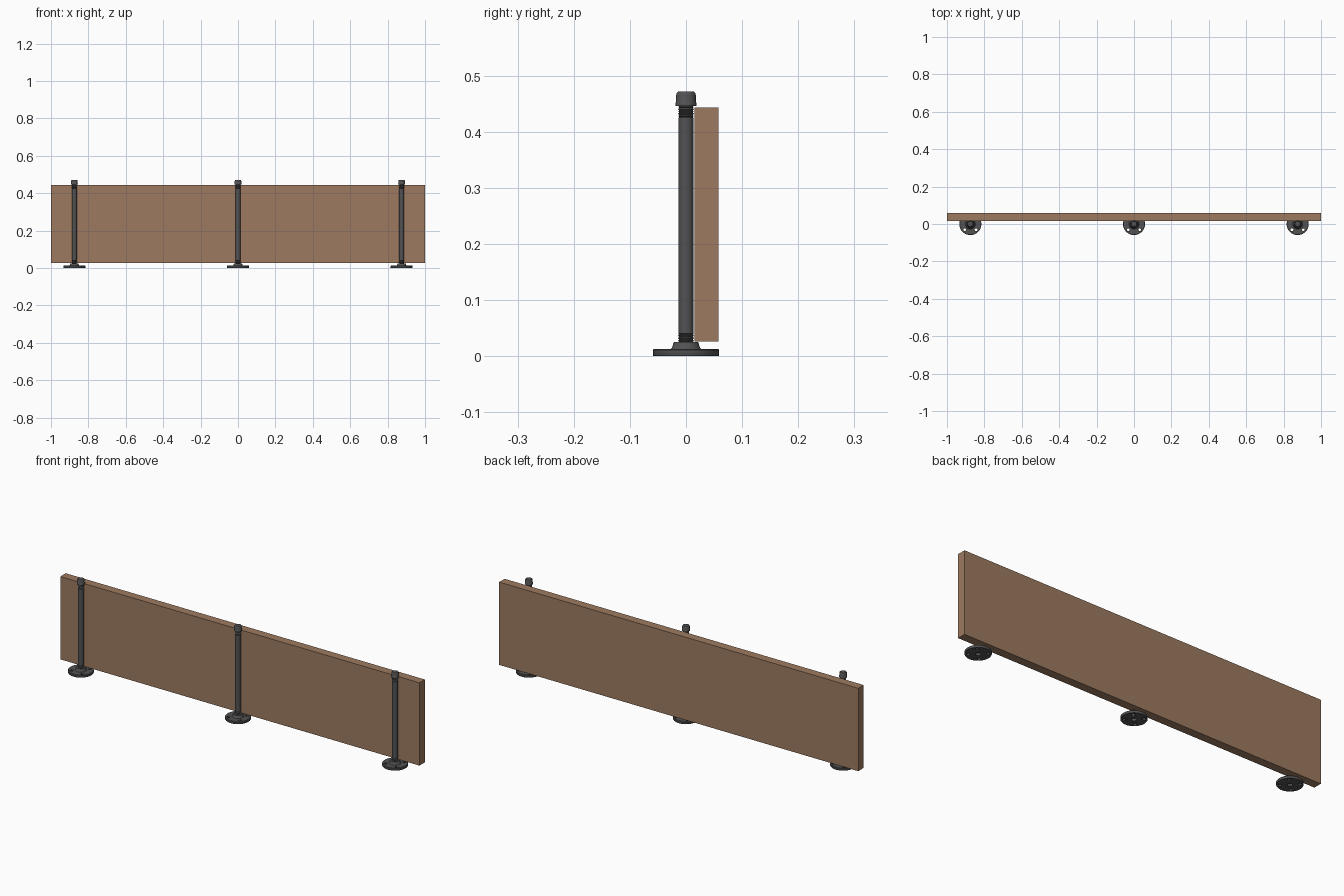
import bpy, bmesh, math

if "Cube" in bpy.data.objects:
    bpy.data.objects.remove(bpy.data.objects["Cube"])

POST_X = (-0.875, 0.0, 0.875)
SEG = 32


def material(name, rgb):
    m = bpy.data.materials.new(name)
    m.diffuse_color = (*rgb, 1)
    m.use_nodes = True
    m.node_tree.nodes["Principled BSDF"].inputs["Base Color"].default_value = m.diffuse_color
    return m


wood = material("brown wood", (0.34, 0.195, 0.115))
iron = material("dark iron", (0.085, 0.085, 0.088))


def finish(name, bm, mat, loc=(0, 0, 0), angle=35):
    bmesh.ops.recalc_face_normals(bm, faces=bm.faces)
    mesh = bpy.data.meshes.new(name)
    bm.to_mesh(mesh)
    bm.free()
    mesh.materials.append(mat)
    ob = bpy.data.objects.new(name, mesh)
    ob.location = loc
    bpy.context.collection.objects.link(ob)
    bpy.ops.object.select_all(action='DESELECT')
    ob.select_set(True)
    bpy.context.view_layer.objects.active = ob
    bpy.ops.object.shade_smooth_by_angle(angle=math.radians(angle))
    return ob


def lathe(name, profile, x, closed=False):
    """Spin (radius, z) points round the post axis; open profiles get end caps."""
    bm = bmesh.new()
    rings = [[bm.verts.new((r * math.cos(2 * math.pi * i / SEG),
                            r * math.sin(2 * math.pi * i / SEG), z))
              for i in range(SEG)] for r, z in profile]
    pairs = list(zip(rings, rings[1:]))
    if closed:
        pairs.append((rings[-1], rings[0]))
    else:
        bm.faces.new(rings[0])
        bm.faces.new(rings[-1])
    for a, b in pairs:
        for i in range(SEG):
            j = (i + 1) % SEG
            bm.faces.new((a[i], a[j], b[j], b[i]))
    return finish(name, bm, iron, (x, 0, 0))


def thread(z0, z1, turns):
    """Zigzag profile for a threaded length of pipe."""
    pts = []
    for k in range(turns):
        step = (z1 - z0) / turns
        pts += [(0.0122, z0 + k * step), (0.0142, z0 + (k + 0.5) * step)]
    return pts + [(0.0122, z1)]


# Plank
bm = bmesh.new()
bmesh.ops.create_cube(bm, size=1)
bmesh.ops.scale(bm, vec=(2.0, 0.043, 0.417), verts=bm.verts)
finish("plank", bm, wood, (0, 0.0365, 0.2345))

# Screw hole cutters shared by all flanges
bm = bmesh.new()
for x in POST_X:
    for k in range(4):
        a = math.radians(45 + 90 * k)
        new = bmesh.ops.create_cone(bm, cap_ends=True, segments=16, radius1=0.0075,
                                    radius2=0.0075, depth=0.06)["verts"]
        bmesh.ops.translate(bm, verts=new,
                            vec=(x + 0.043 * math.cos(a), 0.043 * math.sin(a), 0))
cutter = finish("screw_hole_cutter", bm, iron)
cutter.hide_render = True
cutter.hide_set(True)

for n, x in enumerate(POST_X, 1):
    # Floor flange with raised hub and central bore
    flange = lathe(f"flange_{n}", [
        (0.012, 0), (0.058, 0), (0.0592, 0.002), (0.0592, 0.011), (0.057, 0.013),
        (0.027, 0.013), (0.0245, 0.016), (0.0225, 0.023), (0.021, 0.025),
        (0.012, 0.025)], x, closed=True)
    mod = flange.modifiers.new("screw holes", 'BOOLEAN')
    mod.operation = 'DIFFERENCE'
    mod.solver = 'EXACT'
    mod.object = cutter

    # Pipe with threaded ends
    lathe(f"pipe_{n}", thread(0.012, 0.039, 6) + [(0.0135, 0.040), (0.0135, 0.425)]
          + thread(0.426, 0.45, 6), x)

    # End cap with lower rim and rounded top
    lathe(f"end_cap_{n}", [
        (0.012, 0.446), (0.0188, 0.446), (0.0188, 0.451), (0.0176, 0.453),
        (0.0176, 0.465), (0.0165, 0.469), (0.014, 0.4715), (0.011, 0.472)], x)
